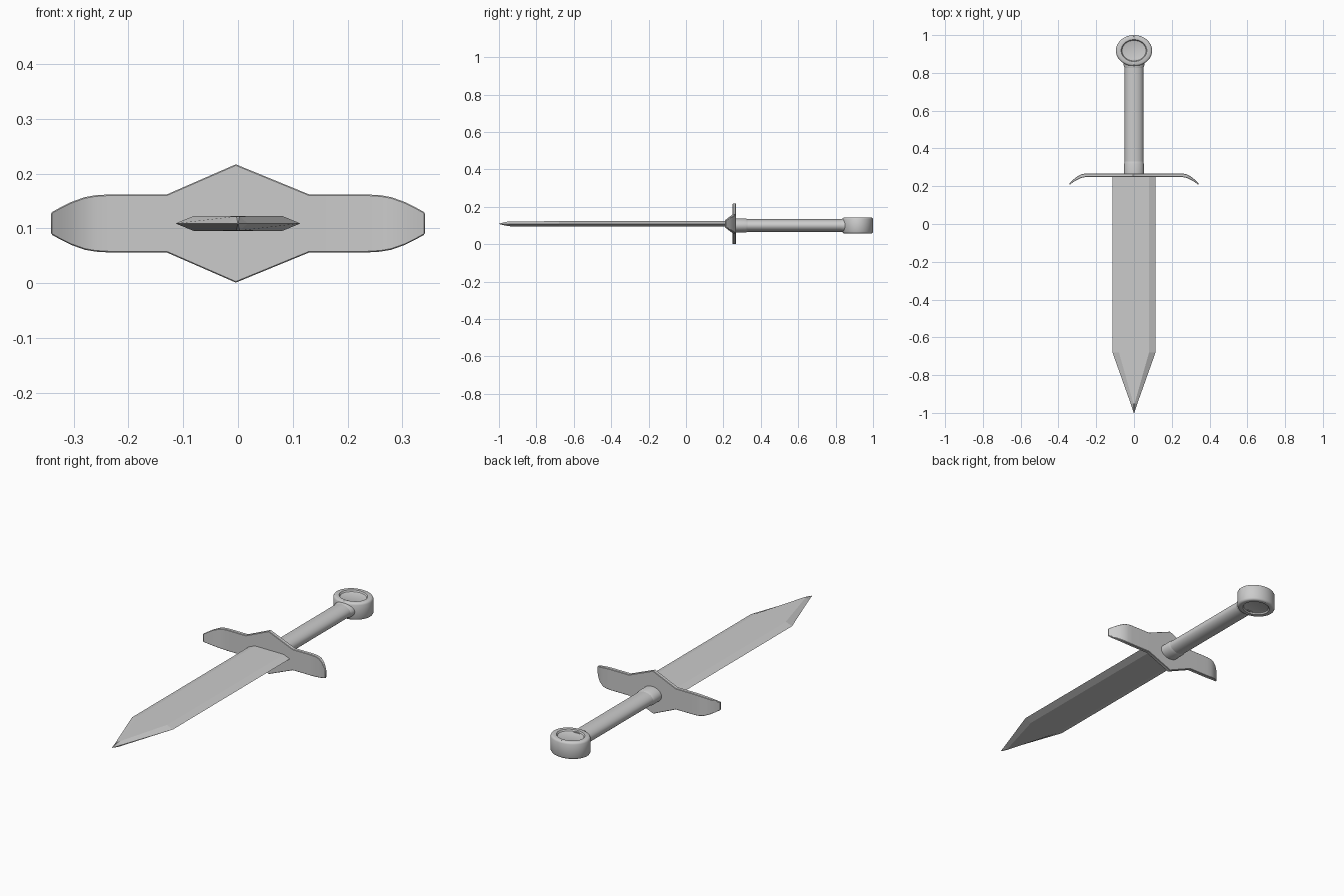
import bpy, bmesh
from math import sin, cos, pi, radians

if "Cube" in bpy.data.objects:
    bpy.data.objects.remove(bpy.data.objects["Cube"])

ZB = 0.109   # blade and guard mid height
ZH = 0.100   # grip and pommel mid height


def loft(name, rings, smooth=None):
    """Skin a list of equal-length point rings and cap both ends."""
    bm = bmesh.new()
    loops = [[bm.verts.new(p) for p in r] for r in rings]
    n = len(loops[0])
    for a, b in zip(loops, loops[1:]):
        for i in range(n):
            j = (i + 1) % n
            bm.faces.new((a[i], a[j], b[j], b[i]))
    bm.faces.new(loops[0][::-1])
    bm.faces.new(loops[-1])
    bmesh.ops.remove_doubles(bm, verts=bm.verts, dist=1e-5)
    bmesh.ops.recalc_face_normals(bm, faces=bm.faces)
    me = bpy.data.meshes.new(name)
    bm.to_mesh(me)
    bm.free()
    ob = bpy.data.objects.new(name, me)
    bpy.context.collection.objects.link(ob)
    if smooth:
        bpy.ops.object.select_all(action='DESELECT')
        ob.select_set(True)
        bpy.context.view_layer.objects.active = ob
        bpy.ops.object.shade_smooth_by_angle(angle=radians(smooth))
    return ob


# Blade: flattened hexagon section narrowing to a point
def hexagon(y, w, f, t):
    return [(-w, y, ZB), (-f, y, ZB + t), (f, y, ZB + t),
            (w, y, ZB), (f, y, ZB - t), (-f, y, ZB - t)]


loft("blade", [hexagon(0.26, 0.114, 0.08, 0.014),
               hexagon(-0.68, 0.114, 0.08, 0.014),
               hexagon(-0.95, 0.018, 0.003, 0.013),
               hexagon(-1.0, 0.0015, 0.0005, 0.001)])

# Guard: diamond centre with arms sweeping toward the blade
# (x, half height, front y, back y)
arm = [(0.13, 0.053, 0.249, 0.268), (0.235, 0.053, 0.249, 0.268),
       (0.26, 0.0515, 0.248, 0.267), (0.28, 0.048, 0.244, 0.263),
       (0.305, 0.039, 0.232, 0.249), (0.325, 0.029, 0.219, 0.232),
       (0.341, 0.020, 0.208, 0.215)]
stations = ([(-x, h, a, b) for x, h, a, b in reversed(arm)]
            + [(-0.004, 0.108, 0.249, 0.268)] + arm)
guard = loft("guard", [[(x, a, ZB - h), (x, b, ZB - h), (x, b, ZB + h), (x, a, ZB + h)]
                       for x, h, a, b in stations], 30)
bev = guard.modifiers.new("edge", 'BEVEL')
bev.width = 0.002
bev.segments = 1
bev.angle_limit = radians(50)


# Grip: oval rod with a ferrule and an end collar
def oval(y, rx, rz, n=32):
    return [(rx * cos(2 * pi * i / n), y, ZH + rz * sin(2 * pi * i / n)) for i in range(n)]


loft("grip", [oval(0.262, 0.049, 0.034), oval(0.86, 0.049, 0.034)], 40)
loft("ferrule", [oval(0.262, 0.052, 0.038), oval(0.318, 0.052, 0.038),
                 oval(0.33, 0.049, 0.034)], 40)
loft("collar", [oval(0.825, 0.049, 0.034), oval(0.84, 0.055, 0.037),
                oval(0.87, 0.055, 0.037)], 40)

# Pommel: oval disc with a rounded rim and a shallow dish on both faces
half = [(0.60, 0.033), (0.66, 0.035), (0.71, 0.042), (0.90, 0.043),
        (0.96, 0.040), (1.0, 0.033)]
profile = half + [(r, -z) for r, z in reversed(half)]
N = 48
loft("pommel", [[(0.096 * r * cos(2 * pi * i / N), 0.918 + 0.082 * r * sin(2 * pi * i / N), ZH + z)
                 for i in range(N)] for r, z in profile], 35)
